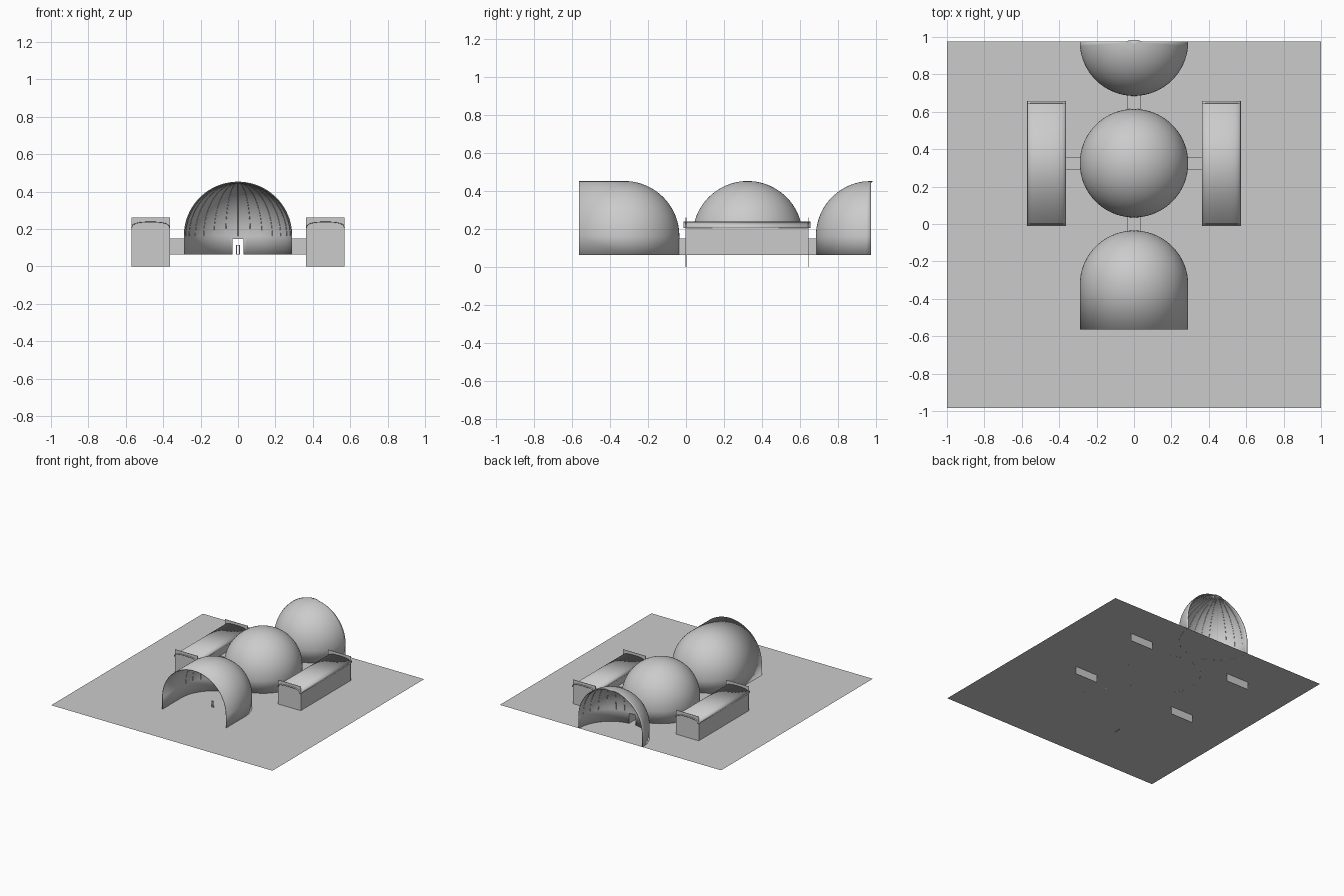
import bpy, bmesh
from math import sin, cos, pi, radians

if "Cube" in bpy.data.objects:
    bpy.data.objects.remove(bpy.data.objects["Cube"])

G, W, R = 0.063, 0.163, 0.29   # ground level, top of drum wall, dome radius
MID = 0.325                    # y of the central dome and halls


def finish(name, bm, smooth=False, thick=0):
    me = bpy.data.meshes.new(name)
    bm.to_mesh(me)
    bm.free()
    ob = bpy.data.objects.new(name, me)
    bpy.context.collection.objects.link(ob)
    if smooth:
        bpy.ops.object.select_all(action='DESELECT')
        ob.select_set(True)
        bpy.context.view_layer.objects.active = ob
        bpy.ops.object.shade_smooth_by_angle(angle=radians(35))
    if thick:
        m = ob.modifiers.new("Shell", 'SOLIDIFY')
        m.thickness, m.offset = thick, -1
    return ob


def box(name, x0, x1, y0, y1, z0, z1):
    bm = bmesh.new()
    bmesh.ops.create_cube(bm, size=1)
    for v in bm.verts:
        v.co = ((x0 + x1) / 2 + v.co.x * (x1 - x0),
                (y0 + y1) / 2 + v.co.y * (y1 - y0),
                (z0 + z1) / 2 + v.co.z * (z1 - z0))
    return finish(name, bm)


def doorway(ob, cutter):
    m = ob.modifiers.new("Doorway", 'BOOLEAN')
    m.operation, m.solver, m.object = 'DIFFERENCE', 'EXACT', cutter


def dome(name, cy, a0, a1, barrel=None, apex=0):
    """Drum wall plus hemisphere, swept from angle a0 to a1 about (0, cy)."""
    prof = [(R, G)] + [(R * cos(t), W + R * sin(t))
                       for t in (i * pi / 40 for i in range(21))]
    bm = bmesh.new()
    n = round((a1 - a0) / 5)
    cols = []
    for i in range(n + 1):
        a = radians(a0 + (a1 - a0) * i / n)
        cols.append([bm.verts.new((r * cos(a), cy + r * sin(a), z)) for r, z in prof])
    for c, d in zip(cols, cols[1:]):
        for k in range(len(prof) - 1):
            bm.faces.new((c[k], d[k], d[k + 1], c[k + 1]))
    bmesh.ops.remove_doubles(bm, verts=bm.verts, dist=1e-4)
    if barrel is not None:   # carry the open arch forward as a vault
        rim = [e for e in bm.edges if e.is_boundary
               and all(abs(v.co.y - cy) < 1e-4 for v in e.verts)]
        new = bmesh.ops.extrude_edge_only(bm, edges=rim)["geom"]
        for v in new:
            if isinstance(v, bmesh.types.BMVert):
                v.co.y = barrel
    for v in bm.verts:
        if apex and v.co.z > W + R - 1e-3:
            v.co.y += apex
    bm.normal_update()
    for f in bm.faces:
        c = f.calc_center_median()
        if f.normal.x * c.x + f.normal.y * max(-R, min(R, c.y - cy)) * (c.y > cy or barrel is None) \
                + f.normal.z * (c.z - G) < 0:
            f.normal_flip()
    return finish(name, bm, True, 0.005)


def ribs(name, cy, sign):
    """Thin meridian ribs lining a half dome."""
    cu = bpy.data.curves.new(name, 'CURVE')
    cu.dimensions, cu.bevel_depth, cu.bevel_resolution = '3D', 0.002, 1
    r = R - 0.0055
    for k in range(-6, 7):
        a = radians(90 + 13.3 * k)
        sp = cu.splines.new('POLY')
        sp.points.add(16)
        for i, p in enumerate(sp.points):
            t = radians(85) * i / 16
            p.co = (r * cos(t) * cos(a), cy + sign * r * cos(t) * sin(a), W + r * sin(t), 1)
    bpy.context.collection.objects.link(bpy.data.objects.new(name, cu))


# ground sheet
bm = bmesh.new()
bm.faces.new([bm.verts.new((x, y, G)) for x, y in
              ((-1, -0.983), (1, -0.983), (1, 0.975), (-1, 0.975))])
finish("ground_sheet", bm)

# doorway cutters along both axes
cut_y = box("door_cutter_long", -0.03, 0.03, -0.2, 0.85, G - 0.02, 0.145)
cut_x = box("door_cutter_cross", -0.34, 0.34, MID - 0.028, MID + 0.028, G - 0.02, 0.145)
for c in (cut_x, cut_y):
    c.hide_render = True
    c.hide_viewport = True

# domes: open front vault, closed centre, open back half
front = dome("front_vault", -MID, 0, 180, barrel=-0.565)
centre = dome("central_dome", MID, 0, 360)
back = dome("back_half_dome", 0.975, 180, 360, apex=0.008)
for d in (front, centre, back):
    doorway(d, cut_y)
doorway(centre, cut_x)
ribs("front_ribs", -MID, 1)
ribs("back_ribs", 0.975, -1)

# corridors between the domes
for name, y0, y1 in (("front", -0.04, 0.04), ("back", 0.61, 0.692)):
    for s in (-1, 1):
        box(name + "_corridor_wall", s * 0.0325 - 0.0025, s * 0.0325 + 0.0025, y0, y1, G, 0.15)
    box(name + "_corridor_roof", -0.035, 0.035, y0, y1, 0.145, 0.15)

# side halls with vaulted roofs, end plates and link corridors
for s in (-1, 1):
    def sbox(name, x0, x1, *rest):
        box(name, min(s * x0, s * x1), max(s * x0, s * x1), *rest)
    for x in (0.366, 0.565):
        sbox("hall_wall", x, x + 0.003, 0, 0.645, G, 0.212)
    for y in (0, 0.645):
        sbox("hall_end_plate", 0.364, 0.57, y - 0.0015, y + 0.0015, 0, 0.26)
    bm = bmesh.new()
    rows = []
    for i in range(17):
        t = pi * i / 16
        x = s * 0.467 + 0.104 * (1 if cos(t) > 0 else -1) * abs(cos(t)) ** 0.75
        z = 0.205 + 0.034 * sin(t) ** 0.75
        rows.append([bm.verts.new((x, y, z)) for y in (-0.012, 0.657)])
    for a, b in zip(rows, rows[1:]):
        bm.faces.new((a[0], a[1], b[1], b[0]))
    bm.normal_update()
    for f in bm.faces:
        if f.normal.z < 0:
            f.normal_flip()
    finish("hall_roof", bm, True, 0.004)
    for t in (-1, 1):
        y = MID + t * 0.03
        sbox("link_corridor_wall", 0.285, 0.368, y - 0.0025, y + 0.0025, G, 0.15)
    sbox("link_corridor_roof", 0.285, 0.368, MID - 0.0325, MID + 0.0325, 0.145, 0.15)

# small upright frame in the middle of the front vault
for s in (-1, 1):
    box("frame_post", s * 0.008 - 0.0015, s * 0.008 + 0.0015, -0.327, -0.323, G, 0.115)
for z in (G, 0.112):
    box("frame_bar", -0.0095, 0.0095, -0.327, -0.323, z, z + 0.003)
